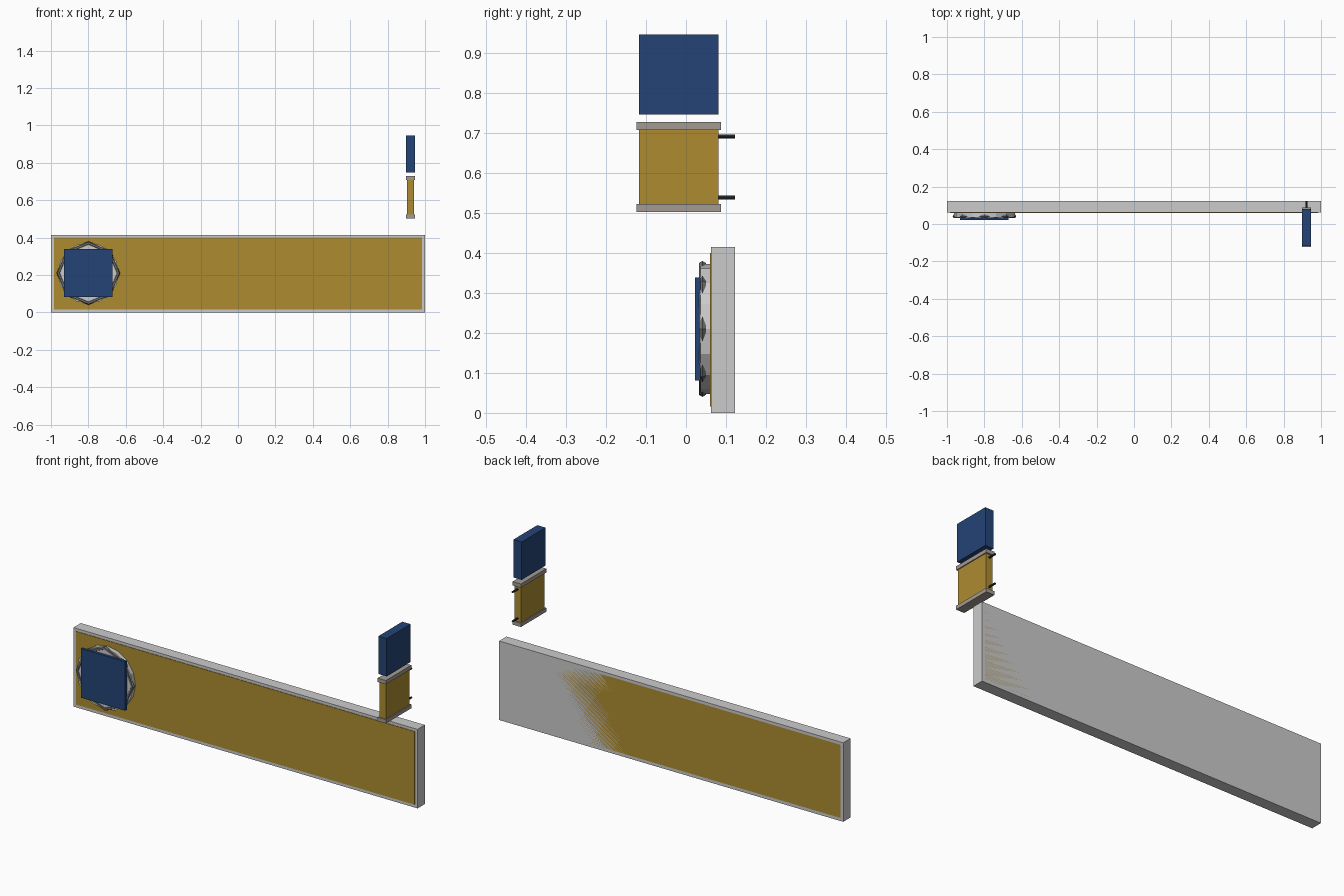
import bpy
from math import pi

if "Cube" in bpy.data.objects:
    bpy.data.objects.remove(bpy.data.objects["Cube"])


def material(name, color):
    m = bpy.data.materials.new(name)
    m.diffuse_color = color
    m.use_nodes = True
    m.node_tree.nodes["Principled BSDF"].inputs["Base Color"].default_value = m.diffuse_color
    return m


GOLD = material("gold_paint", (0.42, 0.26, 0.03, 1))
BLUE = material("blue_paint", (0.018, 0.057, 0.18, 1))
DARK = material("dark_metal", (0.03, 0.035, 0.035, 1))
RIM = material("rim_metal", (0.16, 0.16, 0.15, 1))
STONE = material("pale_trim", (0.36, 0.33, 0.29, 1))


def finish(name, mat):
    ob = bpy.context.object
    ob.name = name
    if mat:
        ob.data.materials.append(mat)
    return ob


def box(name, x, y, z, mat=None):
    """Box from (min, max) ranges on each axis."""
    bpy.ops.mesh.primitive_cube_add(size=1, location=[sum(r) / 2 for r in (x, y, z)])
    ob = finish(name, mat)
    ob.scale = [r[1] - r[0] for r in (x, y, z)]
    bpy.ops.object.transform_apply(location=False, rotation=False, scale=True)
    return ob


def rod(name, x, y, z, radius, sides, mat=None):
    """Cylinder along y over the range y."""
    bpy.ops.mesh.primitive_cylinder_add(
        vertices=sides, radius=radius, depth=y[1] - y[0],
        location=(x, sum(y) / 2, z), rotation=(pi / 2, 0, 0))
    return finish(name, mat)


# long fascia board with painted panel
box("fascia_board", (-1, 1), (0.062, 0.123), (0, 0.415))
box("fascia_panel", (-0.984, 0.984), (0.0595, 0.123), (0.016, 0.4), GOLD)

# round emblem: disc, octagonal rim, square plate
CX, CZ = -0.8, 0.21
rod("emblem_disc", CX, (0.036, 0.062), CZ, 0.163, 16)
bpy.ops.mesh.primitive_torus_add(
    major_segments=8, minor_segments=6, major_radius=0.16, minor_radius=0.01,
    location=(CX, 0.041, CZ), rotation=(pi / 2, 0, 0))
finish("emblem_rim", RIM)
box("emblem_plate", (CX - 0.129, CX + 0.129), (0.022, 0.036), (CZ - 0.129, CZ + 0.129), BLUE)

# projecting blade sign with trims and wall pins
box("blade_panel", (0.903, 0.941), (-0.117, 0.081), (0.515, 0.715), GOLD)
for label, z0 in (("bottom", 0.502), ("top", 0.708)):
    box("blade_trim_" + label, (0.898, 0.946), (-0.124, 0.088), (z0, z0 + 0.02), STONE)
for label, z in (("lower", 0.539), ("upper", 0.692)):
    rod("blade_pin_" + label, 0.922, (0.07, 0.123), z, 0.005, 8, DARK)

# blue block floating above the blade sign
box("blade_block", (0.898, 0.946), (-0.117, 0.081), (0.747, 0.946), BLUE)
